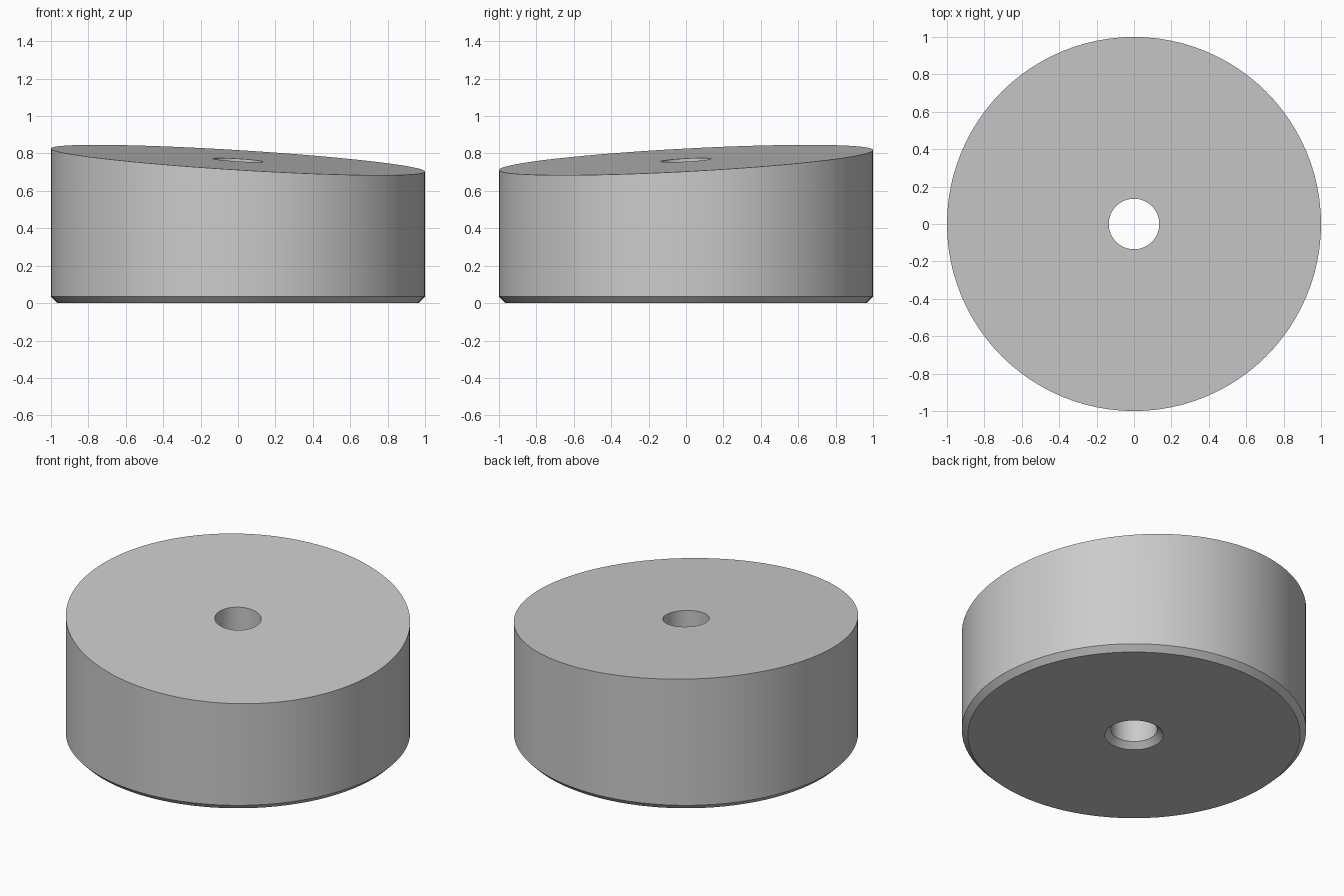
import bpy
import bmesh
from math import cos, sin, tau, radians

cube = bpy.data.objects.get("Cube")
if cube:
    bpy.data.objects.remove(cube, do_unlink=True)

SEGMENTS = 96
OUTER, BORE, CHAMFER = 1.0, 0.135, 0.035
HEIGHT, SLOPE_X, SLOPE_Y = 0.765, -0.0615, 0.053

# Single grey material
grey = bpy.data.materials.new("plain grey")
grey.use_nodes = True
colour = (0.6, 0.6, 0.6, 1)
grey.diffuse_color = colour
grey.node_tree.nodes["Principled BSDF"].inputs["Base Color"].default_value = colour


def ring(bm, radius, z, slanted=False):
    """One loop of vertices, optionally lying on the tilted top plane."""
    verts = []
    for i in range(SEGMENTS):
        a = tau * i / SEGMENTS
        x, y = radius * cos(a), radius * sin(a)
        tilt = SLOPE_X * x + SLOPE_Y * y if slanted else 0
        verts.append(bm.verts.new((x, y, z + tilt)))
    return verts


# Closed cross-section: chamfered base, wall, tilted top, chamfered bore
bm = bmesh.new()
rings = [
    ring(bm, OUTER - CHAMFER, 0),
    ring(bm, OUTER, CHAMFER),
    ring(bm, OUTER, HEIGHT, True),
    ring(bm, BORE, HEIGHT, True),
    ring(bm, BORE, CHAMFER),
    ring(bm, BORE + CHAMFER, 0),
]
for low, high in zip(rings, rings[1:] + rings[:1]):
    for i in range(SEGMENTS):
        j = (i + 1) % SEGMENTS
        bm.faces.new((low[i], low[j], high[j], high[i]))
bmesh.ops.recalc_face_normals(bm, faces=bm.faces)

mesh = bpy.data.meshes.new("slanted_spacer")
bm.to_mesh(mesh)
bm.free()
mesh.materials.append(grey)
spacer = bpy.data.objects.new("slanted_spacer", mesh)
bpy.context.collection.objects.link(spacer)

# Smooth round walls, crisp rims
bpy.ops.object.select_all(action="DESELECT")
spacer.select_set(True)
bpy.context.view_layer.objects.active = spacer
bpy.ops.object.shade_smooth_by_angle(angle=radians(30))
